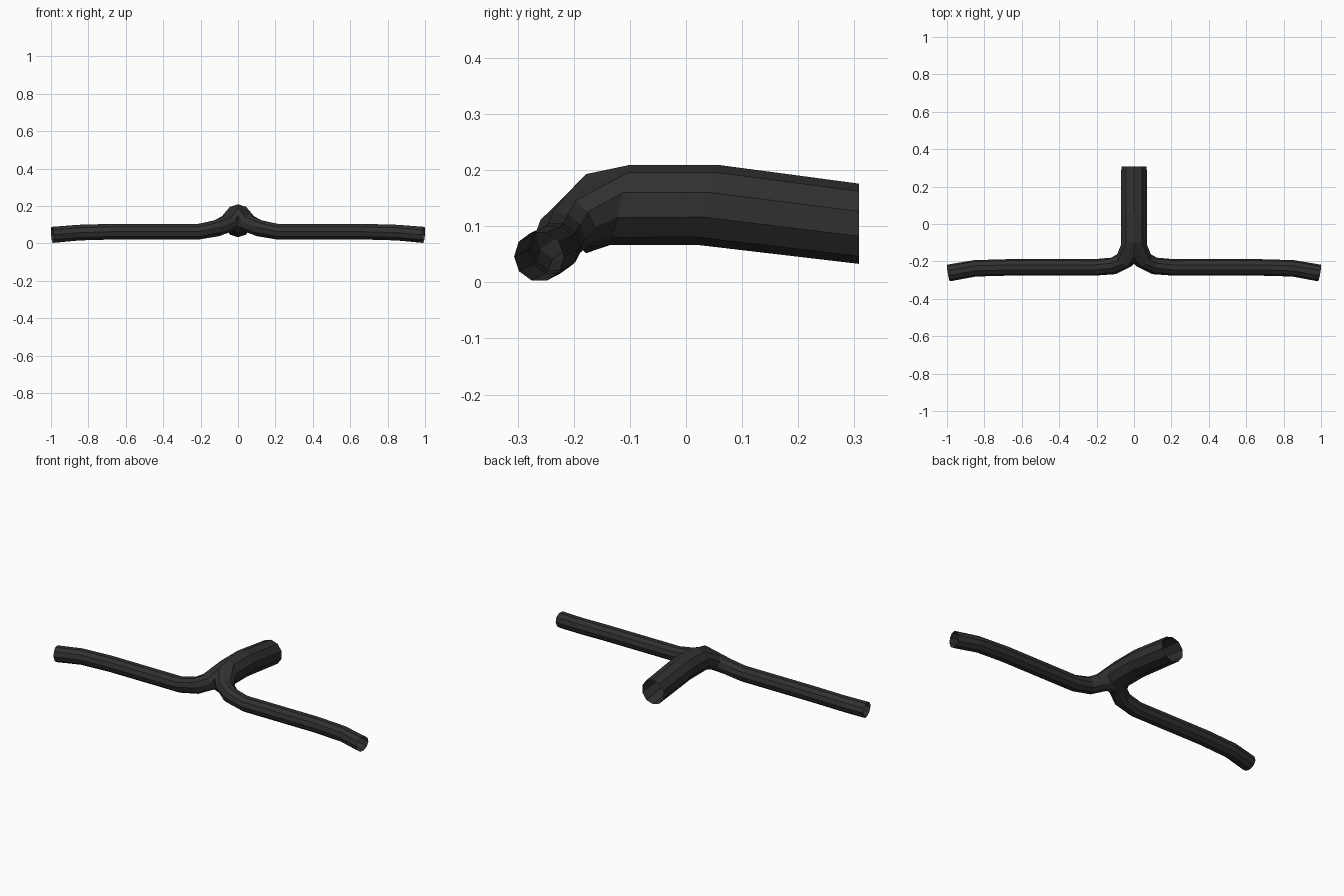
import bpy, bmesh, math
from mathutils import Vector

if "Cube" in bpy.data.objects:
    bpy.data.objects.remove(bpy.data.objects["Cube"])

bm = bmesh.new()
UP = Vector((0, 0, 1))


def ring(center, direction, radius, count=10, twist=0):
    """Ten-sided section; count=6 keeps only the half on the +x side."""
    c, d = Vector(center), Vector(direction).normalized()
    side = UP.cross(d).normalized()
    up = d.cross(side)
    verts = []
    for k in range(count):
        a = math.radians(90 + twist - 36 * k)
        verts.append(bm.verts.new(c + radius * (math.cos(a) * side + math.sin(a) * up)))
    for v in verts:
        if count == 6 and abs(v.co.x) < 1e-5:
            v.co.x = 0
    return verts


def bridge(a, b, closed):
    n = len(a)
    for i in range(n if closed else n - 1):
        j = (i + 1) % n
        bm.faces.new((a[i], a[j], b[j], b[i]))


# Stem, right half, from the open rear end forwards
stem = [
    ring((0, 0.308, 0.1045), (0, -1, 0), 0.0715, 6),
    ring((0, 0.039, 0.138), (0, -0.96, 0.28), 0.074, 6),
    ring((0, -0.1175, 0.138), (0, -0.97, 0.24), 0.0735, 6),
]
for a, b in zip(stem, stem[1:]):
    bridge(a, b, False)

# Crotch seam where the two arms meet on the centre plane
seam = [bm.verts.new((0, y, z)) for y, z in
        [(-0.178, 0.052), (-0.212, 0.085), (-0.214, 0.150), (-0.178, 0.193)]]

# Right arm: curves out of the stem, runs straight, droops at the open tip
arm = [
    stem[-1] + seam,
    ring((0.053, -0.195, 0.108), (0.5, -0.7, -0.45), 0.050, twist=5),
    ring((0.11, -0.224, 0.082), (0.9, -0.3, -0.3), 0.046, twist=12),
    ring((0.21, -0.232, 0.063), (1, -0.04, -0.06), 0.044, twist=18),
    ring((0.67, -0.232, 0.063), (1, -0.02, -0.02), 0.044, twist=18),
    ring((0.85, -0.237, 0.058), (1, -0.10, -0.06), 0.044, twist=18),
    ring((0.992, -0.262, 0.046), (0.985, -0.17, -0.09), 0.045, twist=18),
]
for a, b in zip(arm, arm[1:]):
    bridge(a, b, True)

# Mirror to make the left half and weld along the centre plane
bmesh.ops.mirror(bm, geom=bm.verts[:] + bm.edges[:] + bm.faces[:],
                 axis='X', merge_dist=0.0005)
bmesh.ops.remove_doubles(bm, verts=bm.verts, dist=0.0005)
bmesh.ops.recalc_face_normals(bm, faces=bm.faces)

mesh = bpy.data.meshes.new("handlebar")
bm.to_mesh(mesh)
bm.free()
handlebar = bpy.data.objects.new("handlebar", mesh)
bpy.context.collection.objects.link(handlebar)

mat = bpy.data.materials.new("black")
mat.diffuse_color = (0.03, 0.03, 0.03, 1)
mat.use_nodes = True
mat.node_tree.nodes["Principled BSDF"].inputs["Base Color"].default_value = mat.diffuse_color
mesh.materials.append(mat)
